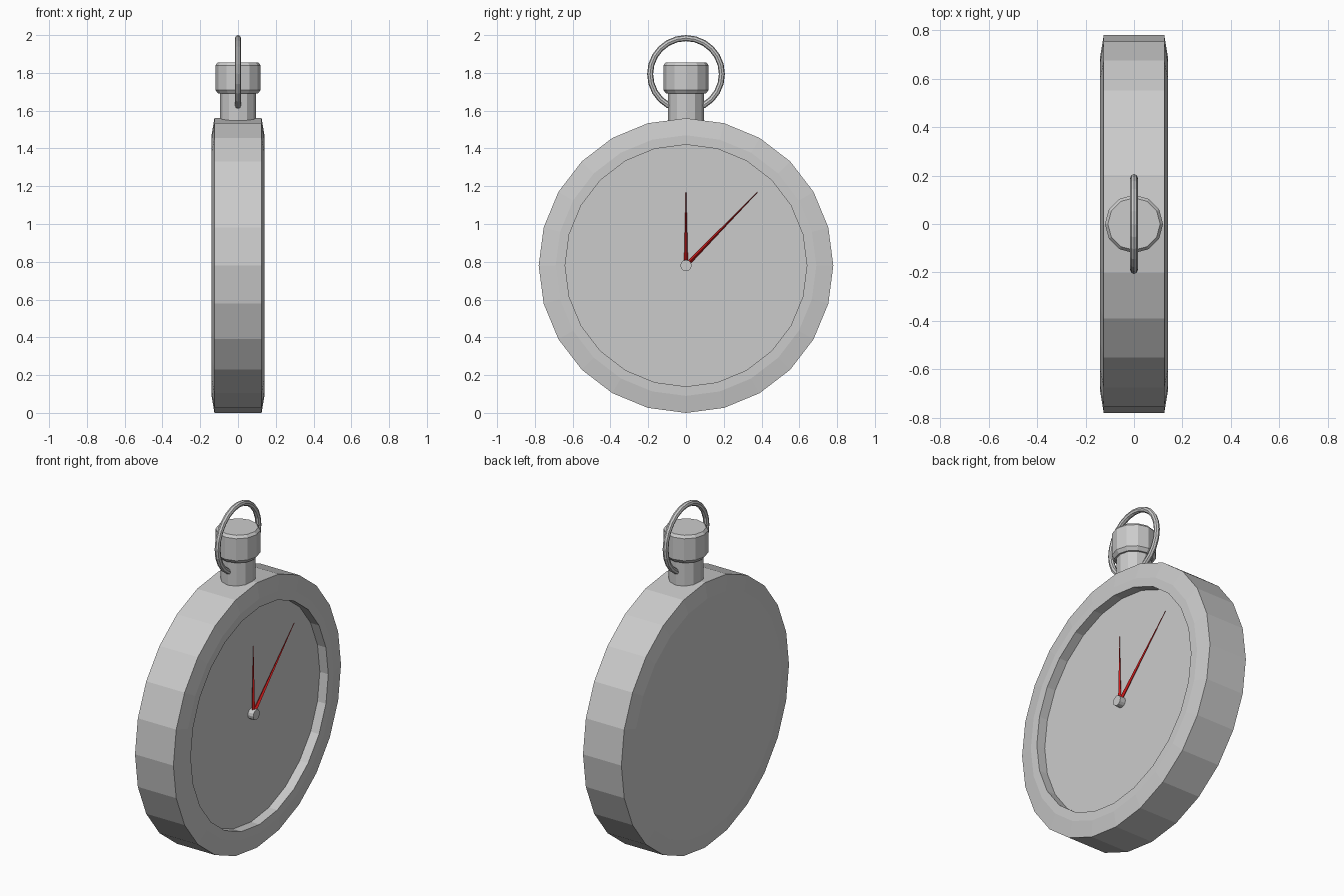
import bpy, bmesh
from math import sin, cos, pi, atan2
from mathutils import Matrix, Vector

if "Cube" in bpy.data.objects:
    bpy.data.objects.remove(bpy.data.objects["Cube"])

CZ = 0.78  # height of the case centre


def lathe(name, profile, sides, matrix):
    """Revolve (radius, height) points about local z and cap both ends."""
    bm = bmesh.new()
    rings = [[bm.verts.new((r * cos(2 * pi * i / sides), r * sin(2 * pi * i / sides), h))
              for i in range(sides)] for r, h in profile]
    for a, b in zip(rings, rings[1:]):
        for i in range(sides):
            j = (i + 1) % sides
            bm.faces.new((a[i], a[j], b[j], b[i]))
    bm.faces.new(rings[0][::-1])
    bm.faces.new(rings[-1])
    bm.transform(matrix)
    bmesh.ops.recalc_face_normals(bm, faces=bm.faces)
    mesh = bpy.data.meshes.new(name)
    bm.to_mesh(mesh)
    bm.free()
    ob = bpy.data.objects.new(name, mesh)
    bpy.context.collection.objects.link(ob)
    return ob


to_x = Matrix.Translation((0, 0, CZ)) @ Matrix.Rotation(pi / 2, 4, 'Y')

# Case with chamfered rims and recessed dial facing +x
lathe("case", [(0.69, -0.14), (0.78, -0.125), (0.78, 0.125), (0.69, 0.14),
               (0.64, 0.14), (0.64, 0.085)], 24, to_x)

# Hub in the middle of the dial
lathe("hand_hub", [(0.03, 0.08), (0.03, 0.12)], 12, to_x)

# Tapered red hands
red = bpy.data.materials.new("red")
red.diffuse_color = (0.6, 0.01, 0.01, 1)
red.use_nodes = True
red.node_tree.nodes["Principled BSDF"].inputs["Base Color"].default_value = red.diffuse_color
for name, y, z, x in (("hour_hand", 0.0, 0.40, 0.10), ("minute_hand", 0.38, 0.39, 0.10)):
    length = Vector((y, z)).length
    place = Matrix.Translation((x, 0, CZ)) @ Matrix.Rotation(-atan2(y, z), 4, 'X')
    hand = lathe(name, [(0.011, 0.0), (0.001, length)], 4, place)
    hand.data.materials.append(red)

# Stem and winding crown
lathe("stem", [(0.095, 1.50), (0.095, 1.72)], 12, Matrix())
lathe("crown", [(0.105, 1.69), (0.12, 1.71), (0.12, 1.84), (0.108, 1.855)], 12, Matrix())

# Hanging ring through the stem
bpy.ops.mesh.primitive_torus_add(major_radius=0.19, minor_radius=0.016, major_segments=24,
                                 minor_segments=8, location=(0, 0, 1.794),
                                 rotation=(0, pi / 2, 0))
bpy.context.object.name = "hanging_ring"
